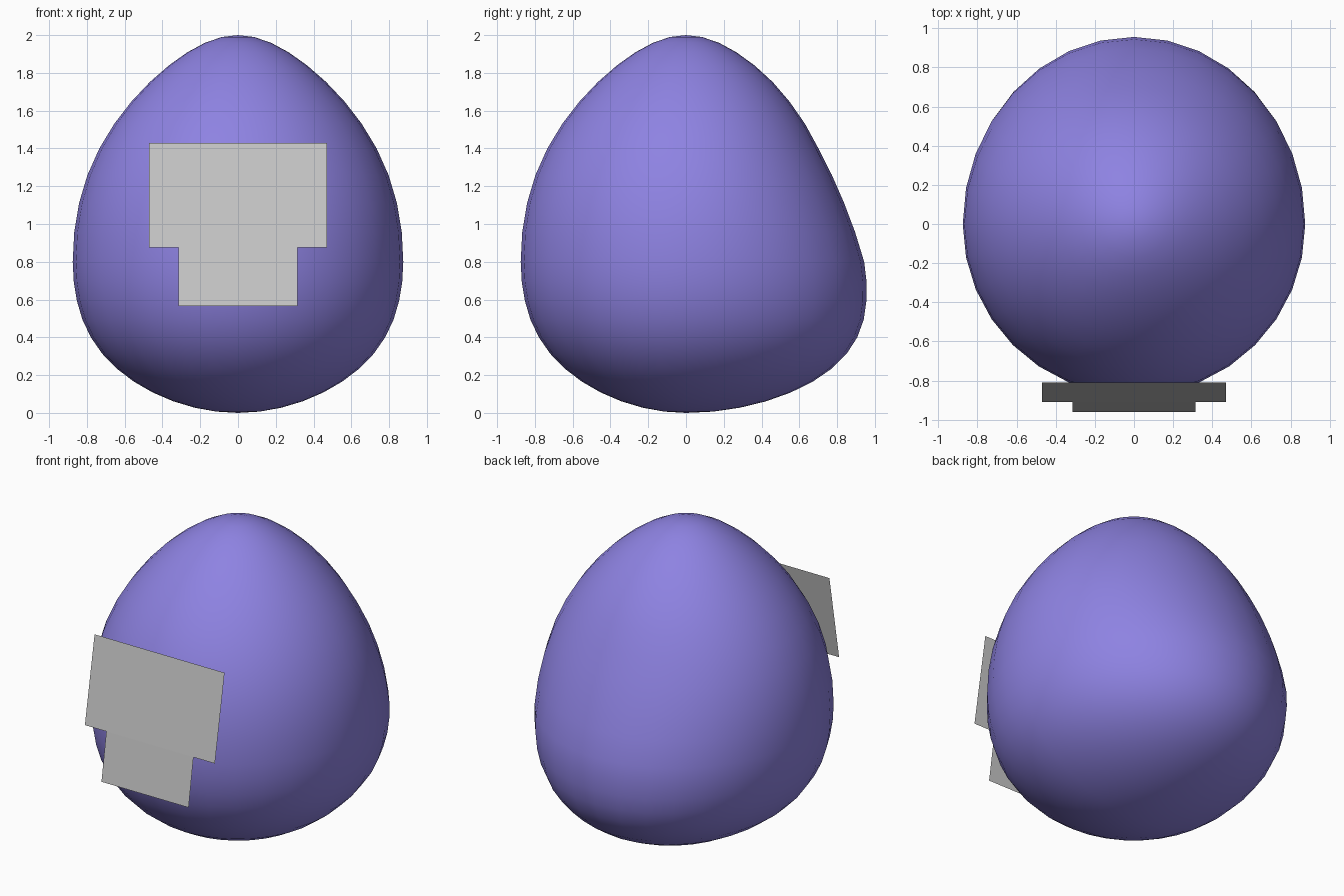
import bpy, bmesh, math

if "Cube" in bpy.data.objects:
    bpy.data.objects.remove(bpy.data.objects["Cube"])

def material(name, rgb):
    m = bpy.data.materials.new(name)
    m.diffuse_color = (*rgb, 1)
    m.use_nodes = True
    m.node_tree.nodes["Principled BSDF"].inputs["Base Color"].default_value = m.diffuse_color
    return m

purple = material("soft purple", (0.27, 0.225, 0.76))
grey = material("light grey", (0.58, 0.58, 0.58))

def add_object(name, bm, mat):
    mesh = bpy.data.meshes.new(name)
    bm.to_mesh(mesh)
    bm.free()
    mesh.materials.append(mat)
    ob = bpy.data.objects.new(name, mesh)
    bpy.context.collection.objects.link(ob)
    return ob

# Depth of the back half relative to the front half, by height
BACK = [(0, 1.25), (0.2, 1.21), (0.33, 1.18), (0.47, 1.148), (0.6, 1.118), (0.8, 1.078),
        (1.0, 1.02), (1.2, 0.975), (1.4, 0.955), (1.6, 0.965), (1.8, 0.99), (2.0, 1.0)]

def back_ratio(z):
    for (z0, a), (z1, b) in zip(BACK, BACK[1:]):
        if z <= z1:
            return a + (b - a) * (z - z0) / (z1 - z0)
    return BACK[-1][1]

# Egg body: rings of an egg profile, pushed out low on the back
SEGMENTS, RINGS, WAIST, RADIUS = 32, 24, 0.8, 0.875
bm = bmesh.new()
rings = []
for i in range(1, RINGS):
    phi = math.pi * i / RINGS
    t = math.cos(phi)
    z = WAIST + t * (2 - WAIST if t > 0 else WAIST)
    taper = 1 - 0.25 * t ** 3 if t > 0 else 1 + 0.15 * t * t * (1 - t * t)
    r = RADIUS * math.sin(phi) * taper
    ring = []
    for j in range(SEGMENTS):
        a = 2 * math.pi * j / SEGMENTS
        x, y = r * math.cos(a), r * math.sin(a)
        ring.append(bm.verts.new((x, y * back_ratio(z) if y > 0 else y, z)))
    rings.append(ring)
top, bottom = bm.verts.new((0, 0, 2)), bm.verts.new((0, 0, 0))
for j in range(SEGMENTS):
    k = (j + 1) % SEGMENTS
    bm.faces.new((top, rings[0][j], rings[0][k]))
    bm.faces.new((bottom, rings[-1][k], rings[-1][j]))
    for up, low in zip(rings, rings[1:]):
        bm.faces.new((up[j], low[j], low[k], up[k]))
bmesh.ops.recalc_face_normals(bm, faces=bm.faces)
for f in bm.faces:
    f.smooth = True
add_object("egg_body", bm, purple)

# Flat leaning plates on the front
def plate(name, half_width, low, high):
    bm = bmesh.new()
    (y0, z0), (y1, z1) = low, high
    bm.faces.new([bm.verts.new(c) for c in (
        (-half_width, y0, z0), (half_width, y0, z0),
        (half_width, y1, z1), (-half_width, y1, z1))])
    add_object(name, bm, grey)

plate("upper_plate", 0.47, (-0.91, 0.875), (-0.81, 1.43))
plate("lower_plate", 0.315, (-0.96, 0.565), (-0.91, 0.875))
